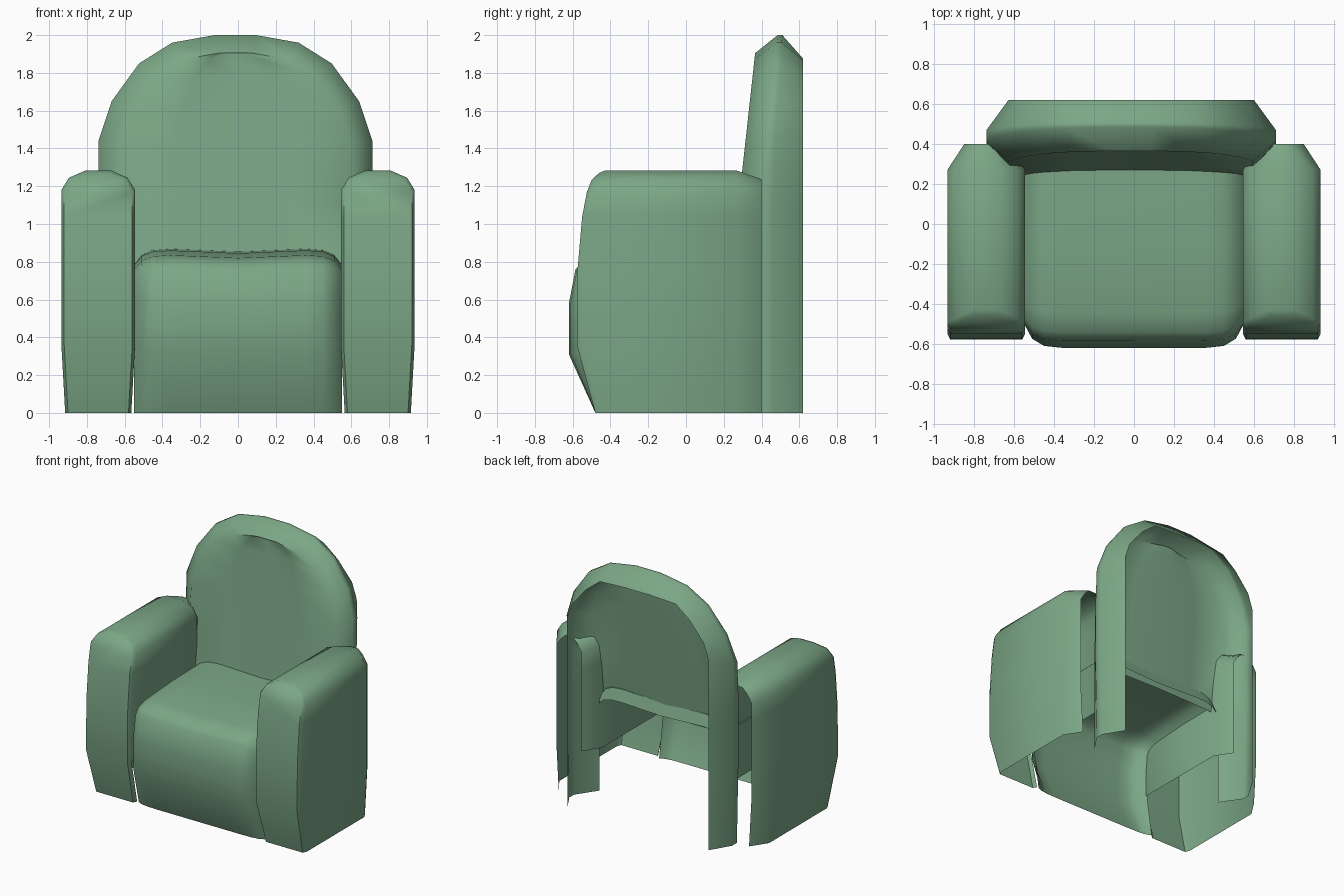
import bpy, bmesh

if "Cube" in bpy.data.objects:
    bpy.data.objects.remove(bpy.data.objects["Cube"])

green = bpy.data.materials.new("sage green fabric")
green.diffuse_color = (0.20, 0.385, 0.24, 1)
green.use_nodes = True
green.node_tree.nodes["Principled BSDF"].inputs["Base Color"].default_value = green.diffuse_color


def make(name, grids, angle=0.9, drop=None):
    """Build one open shell from several grids of points, welded together."""
    bm = bmesh.new()
    for rows in grids:
        vs = [[bm.verts.new(p) for p in row] for row in rows]
        for a, b in zip(vs, vs[1:]):
            for i in range(len(a) - 1):
                bm.faces.new((a[i], a[i + 1], b[i + 1], b[i]))
    bmesh.ops.remove_doubles(bm, verts=bm.verts, dist=0.0005)
    if drop:
        bad = [f for f in bm.faces if drop(f.calc_center_median())]
        bmesh.ops.delete(bm, geom=bad, context='FACES')
    bmesh.ops.recalc_face_normals(bm, faces=bm.faces)
    me = bpy.data.meshes.new(name)
    bm.to_mesh(me)
    bm.free()
    me.materials.append(green)
    ob = bpy.data.objects.new(name, me)
    bpy.context.collection.objects.link(ob)
    bpy.ops.object.select_all(action='DESELECT')
    ob.select_set(True)
    bpy.context.view_layer.objects.active = ob
    bpy.ops.object.shade_smooth_by_angle(angle=angle)
    return ob


# Seat: front and top sheet, rounded off toward both sides
outer = [(-.48, 0), (-.62, .31), (-.62, .58), (-.585, .76), (-.54, .81),
         (-.44, .835), (-.1, .86), (.27, .868), (.3, .78)]
inner = [(-.45, 0), (-.5, .33), (-.5, .58), (-.49, .70), (-.47, .735),
         (-.41, .76), (-.1, .78), (.27, .785), (.3, .72)]
columns = [(-.55, 1), (-.51, .38), (-.45, .08), (-.36, 0), (0, 0),
           (.36, 0), (.45, .08), (.51, .38), (.55, 1)]
seat = []
for (y0, z0), (y1, z1) in zip(outer, inner):
    row = []
    for x, t in columns:
        dip = 0.015 if x == 0 and z0 > .7 else 0
        row.append((x, y0 + (y1 - y0) * t, z0 + (z1 - z0) * t - dip))
    seat.append(row)
make("seat", [seat])

# Arms: U section swept from front to rear, open below and behind
CX = 0.74
section = [(.175, 0, -.48), (.195, .36, -.578), (.195, .75, -.575), (.195, 1.05, -.55),
           (.195, 1.18, -.525), (.155, 1.245, -.50), (.07, 1.282, -.46)]


def arm_ring(fy, inset, lower):
    right = [(CX + max(dx - inset, .03), fy(yf), z - (lower if z > 1 else 0))
             for dx, z, yf in section]
    left = [(2 * CX - x, y, z) for x, y, z in right]
    return right + left[::-1]


rings = [arm_ring(lambda y: y, .015, .012),
         arm_ring(lambda y: y + .03, 0, 0),
         arm_ring(lambda y: .27, 0, 0),
         arm_ring(lambda y: .4, .085, .045)]
n = len(section)
front = [[rings[0][i], rings[0][-1 - i]] for i in range(n)]
arm = make("armrest", [rings, front],
           drop=lambda c: c.x < .7 and c.z < .36 and c.y > -.4)
mirror = arm.modifiers.new("mirror", 'MIRROR')
mirror.use_axis = (True, False, False)
mirror.use_mirror_merge = False

# Backrest: arched rim of four loops, closed in front, open behind and below
OX = -0.014
front_half = [(.6, 0), (.6, .75), (.61, 1.1), (.61, 1.42), (.55, 1.61),
              (.43, 1.78), (.28, 1.87), (.09, 1.905)]
rim_half = [(.71, 0), (.725, .75), (.725, 1.1), (.725, 1.44), (.655, 1.65),
            (.51, 1.85), (.335, 1.96), (.11, 2.0)]
rear_half = [(.615, 0), (.615, .75), (.615, 1.1), (.615, 1.5), (.575, 1.62),
             (.45, 1.77), (.33, 1.865), (.1, 1.875)]


def arch(half, fy):
    right = [(OX + x, fy(z), z) for x, z in half]
    left = [(OX - x, fy(z), z) for x, z in half]
    return right + left[::-1]


def front_y(z):
    return .25 + .11 * (max(z, .75) - .85)


def lean(z):
    return max(0, z - 1.3) / .7


loops = [arch(front_half, front_y),
         arch(rim_half, lambda z: .40 + .085 * lean(z)),
         arch(rim_half, lambda z: .46 + .05 * lean(z)),
         arch(rear_half, lambda z: .62)]
panel = []
for i in range(1, len(front_half)):
    r, l = loops[0][i], loops[0][-1 - i]
    mids = [(OX + (r[0] - OX) * k, r[1] + d, r[2]) for k, d in ((.5, .015), (0, .022), (-.5, .015))]
    panel.append([r] + mids + [l])
make("backrest", [loops, panel])
